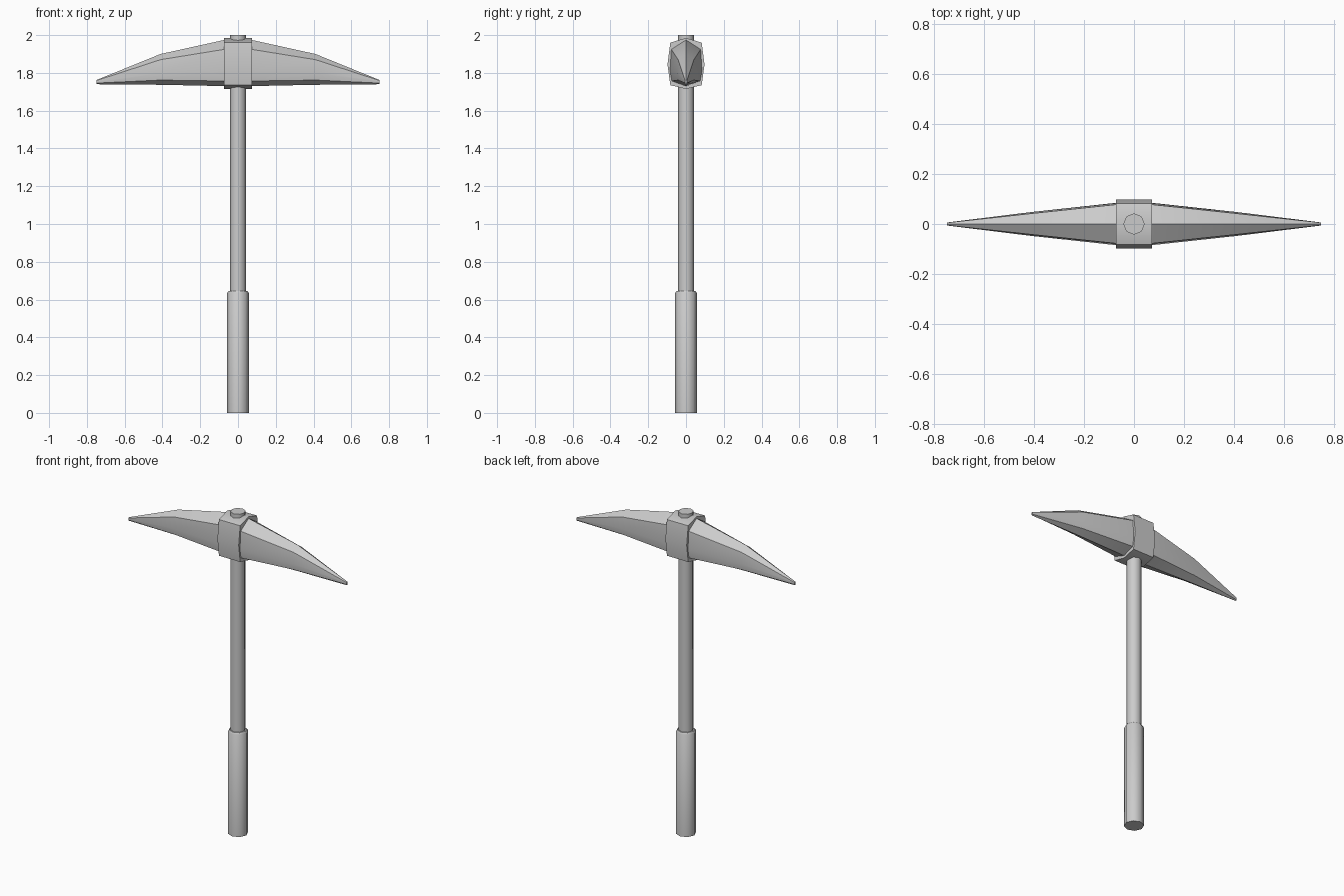
import bpy, bmesh, math

if "Cube" in bpy.data.objects:
    bpy.data.objects.remove(bpy.data.objects["Cube"])


def loft(name, rings, smooth=40):
    """Skin a list of equal-length closed rings and cap both ends."""
    bm = bmesh.new()
    loops = [[bm.verts.new(p) for p in ring] for ring in rings]
    n = len(loops[0])
    for a, b in zip(loops, loops[1:]):
        for i in range(n):
            bm.faces.new((a[i], a[(i + 1) % n], b[(i + 1) % n], b[i]))
    bm.faces.new(loops[0][::-1])
    bm.faces.new(loops[-1])
    bmesh.ops.recalc_face_normals(bm, faces=bm.faces)
    mesh = bpy.data.meshes.new(name)
    bm.to_mesh(mesh)
    bm.free()
    ob = bpy.data.objects.new(name, mesh)
    bpy.context.collection.objects.link(ob)
    bpy.ops.object.select_all(action='DESELECT')
    ob.select_set(True)
    bpy.context.view_layer.objects.active = ob
    bpy.ops.object.shade_smooth_by_angle(angle=math.radians(smooth))
    return ob


def rod_ring(r, z, n=8):
    return [(r * math.cos(2 * math.pi * i / n), r * math.sin(2 * math.pi * i / n), z)
            for i in range(n)]


def section(x, half):
    """Mirror a half profile of (y, z), running from top centre to bottom centre."""
    return [(x, y, z) for y, z in half] + [(x, -y, z) for y, z in half[-2:0:-1]]


# Shaft and thicker grip with a chamfered upper rim
loft("shaft", [rod_ring(0.043, 0.6), rod_ring(0.043, 2.0)], 50)
loft("grip", [rod_ring(0.057, 0), rod_ring(0.057, 0.635), rod_ring(0.05, 0.645)], 50)

# Double-pointed pick head: centre, shoulder and tip sections mirrored in x
centre = [(0, 1.975), (0.078, 1.925), (0.085, 1.81), (0.075, 1.757), (0, 1.73)]
shoulder = [(0, 1.90), (0.042, 1.87), (0.048, 1.80), (0.042, 1.762), (0, 1.737)]
tip = [(0, 1.762), (0.005, 1.759), (0.006, 1.752), (0.005, 1.746), (0, 1.74)]
stations = [(0.07, centre), (0.41, shoulder), (0.75, tip)]
rings = [section(-x, s) for x, s in reversed(stations)]
rings += [section(x, s) for x, s in stations]
loft("pick_head", rings, 35)

# Collar binding the head to the shaft
collar = [(0, 1.985), (0.083, 1.96), (0.098, 1.845), (0.083, 1.735), (0, 1.715)]
loft("collar", [section(x, collar) for x in (-0.073, 0.073)], 35)
